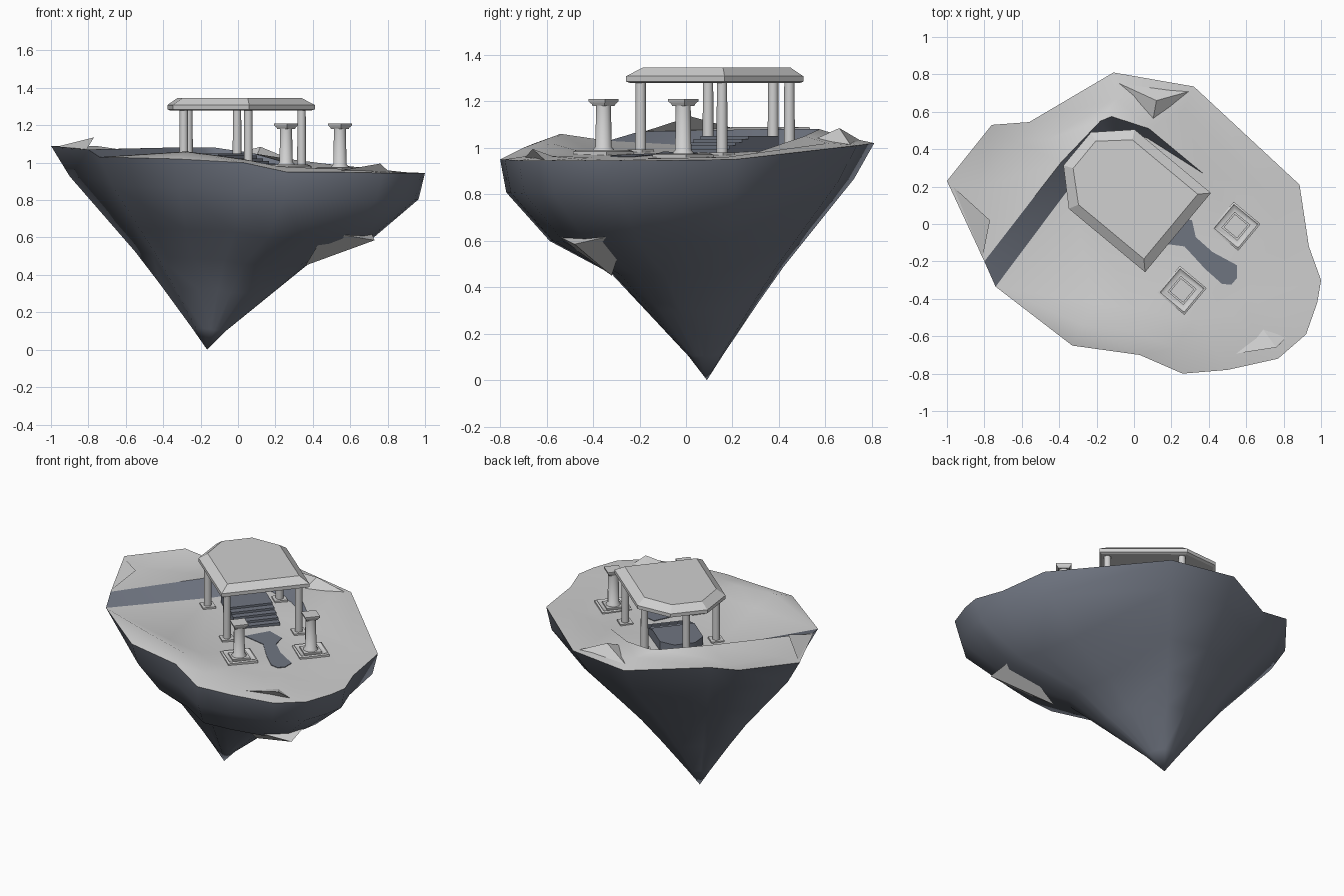
import bpy, bmesh, math
from mathutils import Vector

cube = bpy.data.objects.get("Cube")
if cube:
    bpy.data.objects.remove(cube, do_unlink=True)


def material(name, rgb):
    mat = bpy.data.materials.new(name)
    mat.use_nodes = True
    mat.diffuse_color = (*rgb, 1)
    mat.node_tree.nodes["Principled BSDF"].inputs["Base Color"].default_value = (*rgb, 1)
    return mat


STONE = material("pale stone", (0.63, 0.63, 0.63))
SLATE = material("blue slate", (0.16, 0.178, 0.22))


def finish(bm, name, mats, angle=45):
    """Smooth faces, sharp creases, then link as an object."""
    bmesh.ops.recalc_face_normals(bm, faces=bm.faces)
    for f in bm.faces:
        f.smooth = True
    for e in bm.edges:
        faces = e.link_faces
        if len(faces) == 2:
            colour_change = faces[0].material_index != faces[1].material_index
            e.smooth = not colour_change and e.calc_face_angle(0) < math.radians(angle)
    mesh = bpy.data.meshes.new(name)
    bm.to_mesh(mesh)
    bm.free()
    for m in mats:
        mesh.materials.append(m)
    obj = bpy.data.objects.new(name, mesh)
    bpy.context.collection.objects.link(obj)
    return obj


def loft(name, mat, sections):
    """Capped stack of equal-length point rings."""
    bm = bmesh.new()
    rings = [[bm.verts.new(p) for p in ring] for ring in sections]
    n = len(rings[0])
    for a, b in zip(rings, rings[1:]):
        for i in range(n):
            j = (i + 1) % n
            bm.faces.new((a[i], a[j], b[j], b[i]))
    bm.faces.new(rings[0])
    bm.faces.new(rings[-1])
    return finish(bm, name, [mat])


# Temple axes: D points out of the entrance, W runs across it
D, W = Vector((0.77, -0.64)), Vector((0.64, 0.77))


def place(u, v, z):
    p = D * u + W * v
    return (p.x, p.y, z)


def square(x, y, half, z):
    return [(x + (D * a + W * b).x * half, y + (D * a + W * b).y * half, z)
            for a, b in ((-1, -1), (1, -1), (1, 1), (-1, 1))]


def circle(x, y, r, z, n=12):
    return [(x + r * math.cos(math.tau * i / n), y + r * math.sin(math.tau * i / n), z)
            for i in range(n)]


def ground(x, y):
    return 0.985 - 0.045 * x


# Island rim: x, y, rim height, height of the terrace just inside it
RIM = [(0.885, 0.21, 0.95, 0.96), (0.32, 0.735, 1.01, 1.02), (-0.11, 0.81, 1.02, 1.05),
       (-0.56, 0.545, 1.06, 1.06), (-0.76, 0.53, 1.09, 1.05), (-1, 0.23, 1.09, 1.07),
       (-0.8, -0.2, 1.07, 1.07), (-0.74, -0.335, 1.03, 1.03), (-0.33, -0.65, 1.02, 1.06),
       (0.03, -0.7, 1.0, 1.02), (0.26, -0.8, 0.95, 0.98), (0.5, -0.78, 0.95, 0.97),
       (0.77, -0.72, 0.945, 0.965), (0.92, -0.59, 0.945, 0.955), (0.98, -0.42, 0.945, 0.95),
       (1, -0.3, 0.945, 0.95), (0.935, -0.12, 0.945, 0.955)]
APEX = Vector((-0.165, 0.09, 0))
# height share, plain radius share, bulging radius share
LEVELS = [(0.85, 0.88, 0.97), (0.63, 0.63, 0.76), (0.48, 0.46, 0.46),
          (0.32, 0.3, 0.3), (0.11, 0.1, 0.09)]
CLIFF_TOP = [(-0.39, 0.33, 1.08), (-0.18, 0.55, 1.08), (-0.12, 0.575, 1.08), (0.08, 0.51, 1.05)]
CLIFF_FOOT = [(-0.34, 0.2), (-0.15, 0.48), (-0.1, 0.5), (0.07, 0.46)]

# Tapering rock below the rim
bm = bmesh.new()
rim = [bm.verts.new(p[:3]) for p in RIM]
n = len(rim)
above = rim
for t, plain, bulge in LEVELS:
    ring = []
    for p in RIM:
        offset = Vector(p[:3]) - APEX
        side = offset.xy.normalized().dot(Vector((0.8, -0.6)))
        k = plain + (bulge - plain) * max(0, min(1, side * 1.3))
        ring.append(bm.verts.new((APEX.x + offset.x * k, APEX.y + offset.y * k, p[2] * t)))
    for i in range(n):
        j = (i + 1) % n
        bm.faces.new((above[i], above[j], ring[j], ring[i])).material_index = 1
    above = ring
tip = bm.verts.new(APEX)
for i in range(n):
    bm.faces.new((above[i], above[(i + 1) % n], tip)).material_index = 1


def band(a, b):
    """Quads between two open rows of vertices."""
    for i in range(len(a) - 1):
        bm.faces.new((a[i], a[i + 1], b[i + 1], b[i]))


# Upper and lower terraces with sloped shoulders
inner = {i: bm.verts.new((x * 0.83, y * 0.83, h))
         for i, (x, y, z, h) in enumerate(RIM) if i not in (6, 7)}
upper = [inner[i] for i in range(6)]
lower = [inner[i] for i in range(8, n)] + [inner[0]]
floor = [bm.verts.new((x * 0.65, y * 0.65, ground(x * 0.65, y)))
         for x, y, z, h in RIM[8:] + RIM[:1]]
top = [bm.verts.new(p) for p in CLIFF_TOP]
foot = [bm.verts.new((x, y, ground(x, y))) for x, y in CLIFF_FOOT]
end = bm.verts.new((0.37, 0.27, ground(0.37, 0.27)))
band(rim[:6], upper)
bm.faces.new((rim[5], rim[6], inner[5]))
bm.faces.new(upper + [rim[6]] + top + [end])
band(rim[8:] + rim[:1], lower)
band(lower, floor)
bm.faces.new((rim[7], rim[8], inner[8]))
bm.faces.new((rim[7], inner[8], floor[0]))
bm.faces.new((inner[0], end, floor[-1]))
bm.faces.new([rim[7]] + floor + [end] + foot[::-1])

# Slate cliff between the terraces
high, low = [rim[6]] + top, [rim[7]] + foot
for i in range(len(top)):
    bm.faces.new((high[i], high[i + 1], low[i + 1], low[i])).material_index = 1
bm.faces.new((high[-1], end, low[-1])).material_index = 1
bmesh.ops.triangulate(bm, faces=bm.faces)
finish(bm, "island", [STONE, SLATE], 50)

# Loose rock wedges on the rim and one under the overhang
WEDGES = {
    "corner_rock": [(-0.99, 0.22, 1.08), (-0.77, 0.02, 1.135), (-0.81, -0.18, 1.07), (-0.88, 0.02, 1.07)],
    "back_rock": [(-0.12, 0.77, 1.02), (0.12, 0.66, 1.085), (0.3, 0.71, 1.01), (0.1, 0.55, 1.035)],
    "front_rock": [(0.5, -0.7, 0.95), (0.76, -0.66, 0.995), (0.82, -0.6, 0.94), (0.68, -0.55, 0.955)],
    "under_rock": [(0.36, -0.32, 0.45), (0.73, -0.48, 0.585), (0.47, -0.57, 0.63), (0.71, -0.26, 0.635)],
}
for name, points in WEDGES.items():
    bm = bmesh.new()
    bmesh.ops.convex_hull(bm, input=[bm.verts.new(p) for p in points])
    finish(bm, name, [STONE], 20)

# Slate path draped on the lower terrace
PATH = [(0.12, -0.1), (0.27, -0.12), (0.38, -0.24), (0.47, -0.32), (0.52, -0.325),
        (0.55, -0.29), (0.55, -0.22), (0.42, -0.15), (0.33, -0.07), (0.31, 0.02), (0.2, 0.05)]
loft("path", SLATE, [[(x, y, ground(x, y) + dz) for x, y in PATH] for dz in (-0.003, 0.004)])

# Roof: bevelled slab with two cut back corners
ROOF = [(0.21, -0.16), (0.21, 0.39), (-0.32, 0.39), (-0.49, 0.23), (-0.49, 0), (-0.32, -0.16)]


def roof_ring(shrink, z):
    return [place(-0.14 + (u + 0.14) * (1 - shrink / 0.35),
                  0.115 + (v - 0.115) * (1 - shrink / 0.275), z) for u, v in ROOF]


roof = loft("roof", STONE, [roof_ring(0.015, 1.278), roof_ring(0, 1.285),
                            roof_ring(0, 1.308), roof_ring(0.05, 1.345)])
for poly in roof.data.polygons:
    poly.use_smooth = False

# Temple columns on square pads
COLUMNS = [(0.34, 0.155), (0.055, -0.195), (-0.29, 0.095), (-0.005, 0.445), (-0.265, 0.375)]
for i, (x, y) in enumerate(COLUMNS, 1):
    z = ground(x, y)
    loft(f"column_{i}", STONE, [circle(x, y, 0.024, z - 0.01), circle(x, y, 0.022, 1.285)])
    loft(f"column_pad_{i}", STONE, [square(x, y, 0.04, z - 0.02), square(x, y, 0.04, z + 0.01)])

# Free-standing pillars with stepped plinths and flared capitals
for side, x, y in (("left", 0.545, -0.012), ("right", 0.257, -0.355)):
    z = ground(x, y)
    loft(f"{side}_pillar", STONE, [circle(x, y, r, h) for r, h in
         ((0.045, z), (0.045, z + 0.02), (0.035, z + 0.03), (0.032, 1.19))])
    loft(f"{side}_plinth", STONE, [square(x, y, h, z + dz) for h, dz in
         ((0.093, -0.02), (0.093, 0.01), (0.083, 0.016), (0.072, 0.006), (0.055, 0.006), (0.055, 0.016))])
    loft(f"{side}_capital", STONE, [square(x, y, h, c) for h, c in
         ((0.034, 1.18), (0.036, 1.188), (0.046, 1.2), (0.046, 1.21))])

# Slate dais with cut back corners and a flight of steps
DAIS = [(-0.12, -0.02), (-0.12, 0.25), (-0.32, 0.25), (-0.39, 0.18), (-0.39, 0.05), (-0.32, -0.02)]
loft("dais", SLATE, [[place(u, v, z) for u, v in DAIS] for z in (0.96, 1.05)])
for i in range(4):
    u = -0.075 + 0.042 * i
    outline = [(u, -0.02), (u, 0.25), (-0.13, 0.25), (-0.13, -0.02)]
    loft(f"step_{i + 1}", SLATE, [[place(a, b, z) for a, b in outline]
                                  for z in (0.96, 1.037 - 0.014 * i)])
